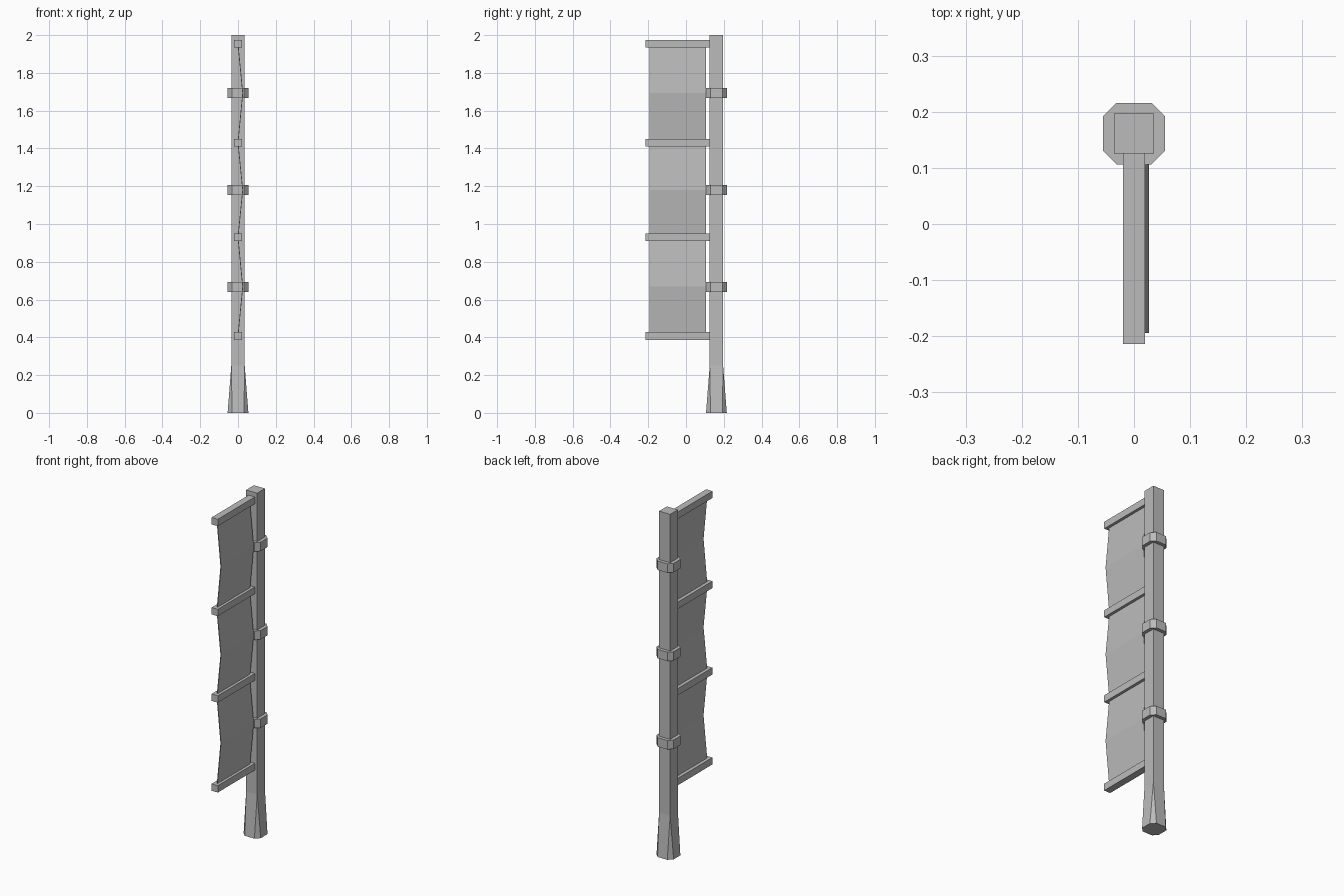
import bpy, bmesh

if "Cube" in bpy.data.objects:
    bpy.data.objects.remove(bpy.data.objects["Cube"])

POLE_Y = 0.161

grey = bpy.data.materials.new("plain grey")
grey.diffuse_color = (0.5, 0.5, 0.5, 1)
grey.use_nodes = True
grey.node_tree.nodes["Principled BSDF"].inputs["Base Color"].default_value = grey.diffuse_color


def make(name, verts, faces):
    mesh = bpy.data.meshes.new(name)
    bm = bmesh.new()
    vs = [bm.verts.new(v) for v in verts]
    for f in faces:
        bm.faces.new([vs[i] for i in f])
    bmesh.ops.recalc_face_normals(bm, faces=bm.faces)
    bm.to_mesh(mesh)
    bm.free()
    mesh.materials.append(grey)
    obj = bpy.data.objects.new(name, mesh)
    bpy.context.collection.objects.link(obj)
    return obj


def prism(name, outline, z0, z1):
    n = len(outline)
    verts = [(x, y, z) for z in (z0, z1) for x, y in outline]
    faces = [range(n), range(n, 2 * n)]
    faces += [(i, (i + 1) % n, n + (i + 1) % n, n + i) for i in range(n)]
    return make(name, verts, faces)


# Cross-sections around the pole axis
R, C, S = 0.055, 0.031, 0.0355
octagon = [(x, POLE_Y + y) for x, y in
           [(R, -C), (R, C), (C, R), (-C, R), (-R, C), (-R, -C), (-C, -R), (C, -R)]]
square = [(x, POLE_Y + y) for x, y in [(S, S), (-S, S), (-S, -S), (S, -S)]]

# Pole: octagonal foot narrowing to a square shaft
verts = [(x, y, 0) for x, y in octagon]
verts += [(x, y, z) for z in (0.25, 2.0) for x, y in square]
faces = [range(8), range(12, 16)]
for i in range(4):
    a, b = 8 + i, 8 + (i + 1) % 4
    p, q, r = 2 * i + 1, (2 * i + 2) % 8, (2 * i + 3) % 8
    faces += [(p, q, a), (q, r, b, a), (a, b, b + 4, a + 4)]
make("pole", verts, faces)

# Octagonal collars
for i, z in enumerate((0.667, 1.18, 1.693)):
    prism(f"collar_{i + 1}", octagon, z - 0.026, z + 0.026)

# Horizontal crossbars
bars = (0.407, 0.929, 1.431, 1.954)
for i, z in enumerate(bars):
    outline = [(-0.02, -0.214), (0.02, -0.214), (0.02, 0.126), (-0.02, 0.126)]
    prism(f"crossbar_{i + 1}", outline, z - 0.02, z + 0.02)

# Cloth banner billowing sideways between the crossbars
path = []
for i, z in enumerate(bars):
    path.append((0.0, z))
    if i < 3:
        path.append((0.025, (z + bars[i + 1]) / 2))
outline = [(x - 0.002, z) for x, z in path] + [(x + 0.002, z) for x, z in reversed(path)]
n, m = len(outline), len(path)
verts = [(x, y, z) for y in (-0.194, 0.106) for x, z in outline]
faces = [(i, (i + 1) % n, n + (i + 1) % n, n + i) for i in range(n)]
for k in (0, n):
    faces += [(k + i, k + i + 1, k + n - 2 - i, k + n - 1 - i) for i in range(m - 1)]
make("banner", verts, faces)
